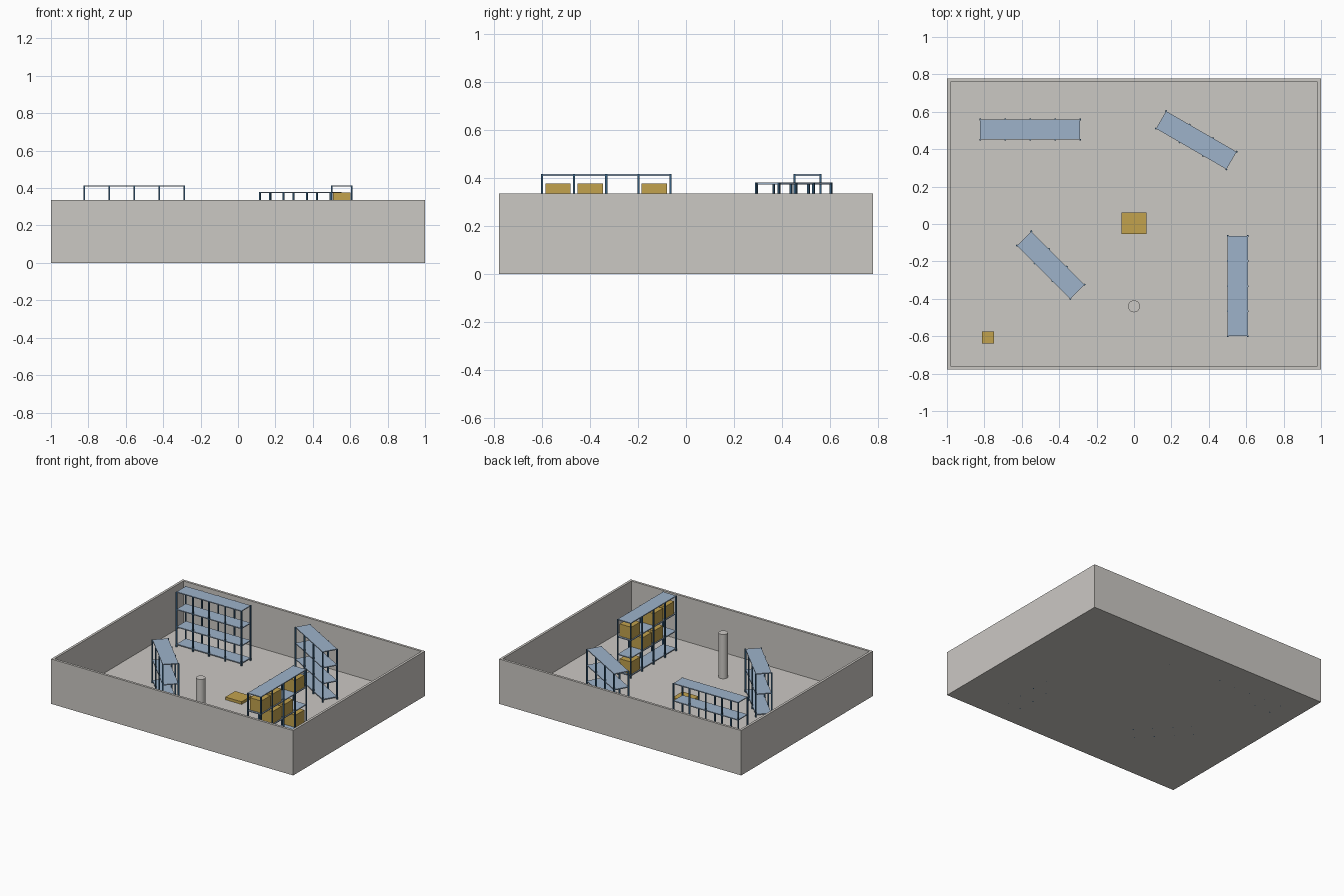
import bpy, bmesh
from math import radians
from mathutils import Matrix, Vector

old = bpy.data.objects.get("Cube")
if old:
    bpy.data.objects.remove(old, do_unlink=True)


def material(name, rgb):
    m = bpy.data.materials.new(name)
    m.use_nodes = True
    m.diffuse_color = (*rgb, 1)
    m.node_tree.nodes["Principled BSDF"].inputs["Base Color"].default_value = (*rgb, 1)
    return m


CONCRETE = material("warm grey concrete", (0.60, 0.58, 0.55))
SHELF = material("pale blue shelf", (0.34, 0.45, 0.59))
FRAME = material("dark blue steel", (0.04, 0.12, 0.22))
CARD = material("ochre cardboard", (0.54, 0.36, 0.075))


def add_boxes(name, boxes, mat, place=Matrix()):
    """One object made of boxes, each given as (centre, size)."""
    bm = bmesh.new()
    for centre, size in boxes:
        bmesh.ops.create_cube(bm, size=1, matrix=Matrix.Translation(centre) @ Matrix.Diagonal((*size, 1)))
    mesh = bpy.data.meshes.new(name)
    bm.to_mesh(mesh)
    bm.free()
    mesh.materials.append(mat)
    ob = bpy.data.objects.new(name, mesh)
    ob.matrix_world = place
    bpy.context.collection.objects.link(ob)
    return ob


# Room: thin floor and four walls, open at the top
HX, HY, WALL, HIGH, FLOOR = 1.0, 0.777, 0.018, 0.335, 0.004
add_boxes("floor", [((0, 0, FLOOR / 2), (2 * HX, 2 * HY, FLOOR))], CONCRETE)
walls = []
for s in (-1, 1):
    walls.append(((0, s * (HY - WALL / 2), HIGH / 2), (2 * HX, WALL, HIGH)))
    walls.append(((s * (HX - WALL / 2), 0, HIGH / 2), (WALL, 2 * (HY - WALL), HIGH)))
add_boxes("walls", walls, CONCRETE)

# Storage racks: posts at every bay line, evenly spaced shelves, optional cartons
POST, BOARD, DEPTH, LOWEST = 0.009, 0.007, 0.108, 0.025


def rack(name, x, y, angle, length, height, bays, levels, cartons=()):
    place = Matrix.Translation((x, y, 0)) @ Matrix.Rotation(radians(angle), 4, 'Z')
    bay = length / bays
    step = (height - LOWEST) / (levels - 1)
    posts = [((-length / 2 + i * bay, s * DEPTH / 2, height / 2), (POST, POST, height))
             for i in range(bays + 1) for s in (-1, 1)]
    boards = [((0, 0, LOWEST + k * step - BOARD / 2), (length, DEPTH, BOARD)) for k in range(levels)]
    add_boxes(name + "_posts", posts, FRAME, place)
    add_boxes(name + "_shelves", boards, SHELF, place)
    tall = step * 0.7
    loads = [((-length / 2 + (b + 0.5) * bay, 0, LOWEST + k * step + tall / 2),
              (bay * 0.79, DEPTH * 0.88, tall)) for b, k in cartons]
    if loads:
        add_boxes(name + "_cartons", loads, CARD, place)


rack("back_rack", -0.555, 0.505, 0, 0.535, 0.415, 4, 4)
rack("angled_back_rack", 0.333, 0.448, -30, 0.435, 0.38, 3, 4)
rack("angled_front_rack", -0.445, -0.22, -45, 0.403, 0.327, 3, 3)
rack("side_rack", 0.555, -0.332, 90, 0.535, 0.415, 4, 4,
     cartons=[(0, 2), (1, 2), (3, 2), (1, 1), (2, 1), (3, 0)])

# Loose goods on the floor
add_boxes("pallet", [((0, 0.004, 0.014), (0.135, 0.115, 0.02))], CARD)
add_boxes("small_crate", [((-0.78, -0.607, 0.036), (0.065, 0.065, 0.065))], CARD)

# Round pillar
bpy.ops.mesh.primitive_cylinder_add(vertices=32, radius=0.032, depth=HIGH - FLOOR,
                                    location=(0, -0.44, (HIGH + FLOOR) / 2))
pillar = bpy.context.object
pillar.name = "pillar"
pillar.data.materials.append(CONCRETE)
bpy.ops.object.shade_smooth_by_angle()
